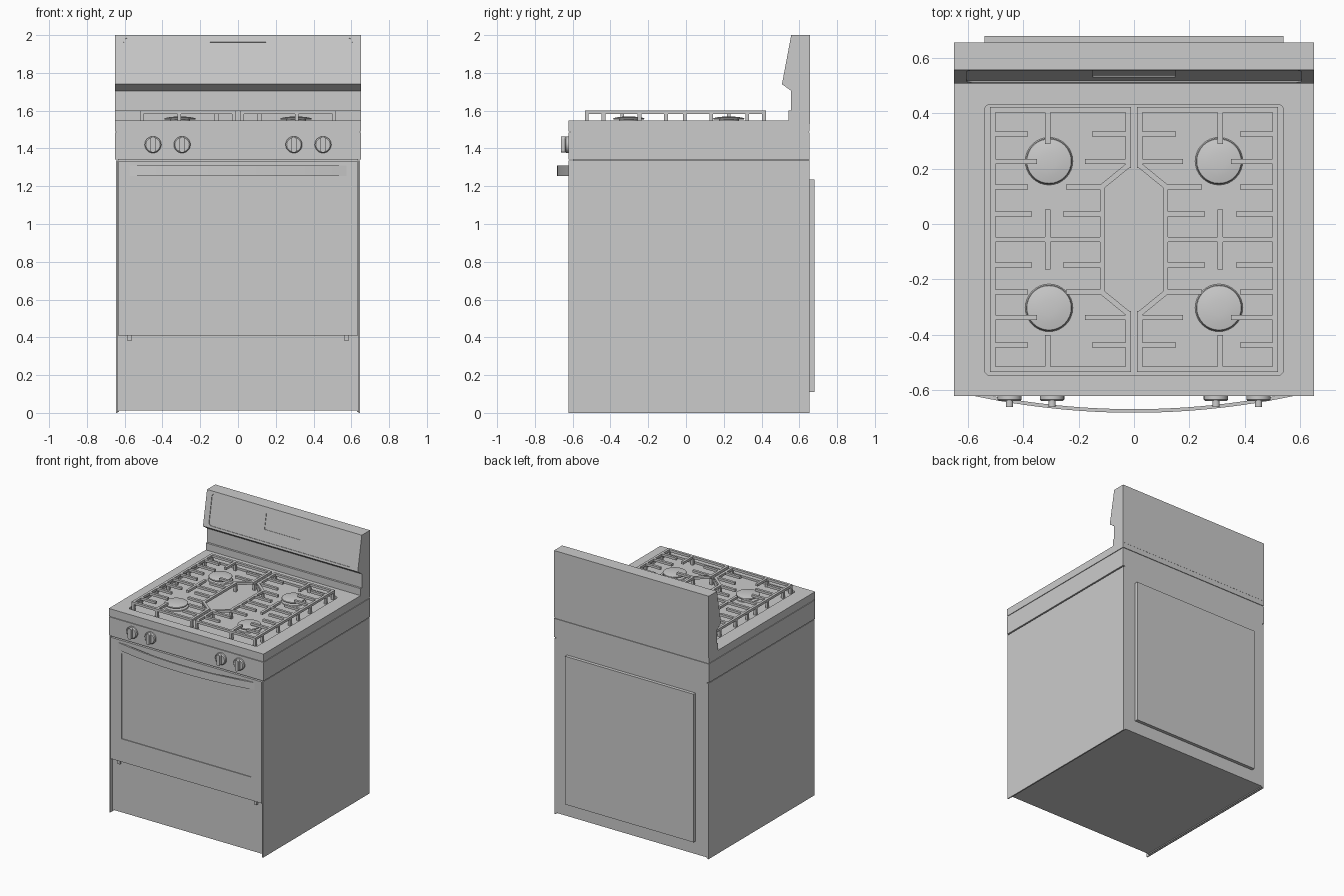
import bpy, bmesh, math
from mathutils import Vector

if "Cube" in bpy.data.objects:
    bpy.data.objects.remove(bpy.data.objects["Cube"])


def finish(name, bm, smooth=False):
    bmesh.ops.recalc_face_normals(bm, faces=bm.faces)
    me = bpy.data.meshes.new(name)
    bm.to_mesh(me)
    bm.free()
    ob = bpy.data.objects.new(name, me)
    bpy.context.collection.objects.link(ob)
    bpy.ops.object.select_all(action='DESELECT')
    ob.select_set(True)
    bpy.context.view_layer.objects.active = ob
    if smooth:
        bpy.ops.object.shade_smooth_by_angle(angle=math.radians(35))
    return ob


def prism(name, pts, axis, lo, hi, smooth=False):
    """Extrude a 2D outline along an axis."""
    place = {'X': lambda u, v, w: (w, u, v),
             'Y': lambda u, v, w: (u, w, v),
             'Z': lambda u, v, w: (u, v, w)}[axis]
    bm = bmesh.new()
    a = [bm.verts.new(place(u, v, lo)) for u, v in pts]
    b = [bm.verts.new(place(u, v, hi)) for u, v in pts]
    bm.faces.new(a)
    bm.faces.new(b[::-1])
    for i in range(len(pts)):
        j = (i + 1) % len(pts)
        bm.faces.new((a[i], a[j], b[j], b[i]))
    return finish(name, bm, smooth)


def box(name, x0, x1, y0, y1, z0, z1):
    return prism(name, [(x0, y0), (x1, y0), (x1, y1), (x0, y1)], 'Z', z0, z1)


def round_rect(u0, u1, v0, v1, r, n=5):
    pts = []
    for k, (u, v) in enumerate([(u1 - r, v1 - r), (u0 + r, v1 - r),
                                (u0 + r, v0 + r), (u1 - r, v0 + r)]):
        for i in range(n + 1):
            t = math.pi / 2 * (k + i / n)
            pts.append((u + r * math.cos(t), v + r * math.sin(t)))
    return pts


def cut(ob, cutter):
    m = ob.modifiers.new('cut', 'BOOLEAN')
    m.operation, m.solver, m.object = 'DIFFERENCE', 'EXACT', cutter
    bpy.ops.object.select_all(action='DESELECT')
    ob.select_set(True)
    bpy.context.view_layer.objects.active = ob
    bpy.ops.object.modifier_apply(modifier='cut')
    bpy.data.objects.remove(cutter, do_unlink=True)


def lathe(name, profile, loc, axis='Z', n=32):
    """Spin an (r, h) profile that starts and ends on the axis."""
    bm = bmesh.new()
    vs = [bm.verts.new((r, 0, h)) for r, h in profile]
    es = [bm.edges.new(e) for e in zip(vs, vs[1:])]
    bmesh.ops.spin(bm, geom=vs + es, cent=(0, 0, 0), axis=(0, 0, 1),
                   angle=2 * math.pi, steps=n)
    bmesh.ops.remove_doubles(bm, verts=bm.verts, dist=1e-5)
    ob = finish(name, bm, True)
    ob.location = loc
    if axis == 'Y':
        ob.rotation_euler.x = math.pi / 2
    return ob


# cabinet: core, side panels and rear cover
box('cabinet_core', -.635, .635, -.595, .655, .012, 1.345)
for s, side in ((-1, 'left'), (1, 'right')):
    a, b = sorted((s * .638, s * .646))
    box(side + '_side_panel', a, b, -.622, .655, 0, 1.335)
    box(side + '_inner_side', *sorted((s * .63, s * .639)), -.595, .655, .005, 1.335)
box('rear_cover', -.54, .54, .65, .68, .11, 1.235)

# oven door with recessed window
door = box('oven_door', -.635, .635, -.622, -.59, .41, 1.332)
cut(door, box('cutter', -.545, .545, -.66, -.616, .585, 1.235))
for s in (-1, 1):
    box('door_hinge', s * .575 - .01, s * .575 + .01, -.612, -.59, .38, .415)

# bowed door handle
N = 24
xs = [-.575 + 1.15 * i / N for i in range(N + 1)]
bow = lambda x, y: y + .06 * (x / .575) ** 2
outline = [(x, bow(x, -.682)) for x in xs] + [(x, bow(x, -.669)) for x in reversed(xs)]
prism('door_handle', outline, 'Z', 1.255, 1.31, True)

# drawer with recessed pull and raised rim
drawer = box('drawer', -.635, .635, -.622, -.59, .012, .383)


def pull(g):
    pts = round_rect(-.175 - g, .175 + g, .24 - g, .287 + g, .02)
    return [(u * (1 - .5 * max(0, .28 - v)) if v < .28 else u, v) for u, v in pts]


rim = prism('drawer_pull_rim', pull(0), 'Y', -.628, -.615)
cut(rim, prism('cutter', pull(-.006), 'Y', -.7, -.5))
cut(drawer, prism('cutter', pull(-.006), 'Y', -.7, -.603))

# control panel and cooktop with sunken tray
box('control_panel', -.65, .65, -.622, .655, 1.342, 1.484)
box('cooktop_seam', -.645, .645, -.615, .65, 1.47, 1.5)
top = box('cooktop', -.65, .65, -.622, .655, 1.49, 1.547)
cut(top, prism('cutter', round_rect(-.54, .54, -.547, .432, .02), 'Z', 1.532, 1.7))

# backguard with sloped front, inset panel and display
guard = prism('backguard', [(.656, 1.53), (.542, 1.53), (.542, 1.6), (.557, 1.6),
                            (.557, 1.705), (.508, 1.74), (.557, 2), (.656, 2)],
              'X', -.65, .65)
tilt = -math.atan2(.049, .26)
for rect, depth in (((-.605, .605, -.115, .118, .025), .005),
                    ((-.15, .15, -.03, .095, .003), .009)):
    c = prism('cutter', round_rect(*rect), 'Y', -.05, depth)
    c.location = (0, .5325, 1.87)
    c.rotation_euler.x = tilt
    bpy.context.view_layer.update()
    cut(guard, c)

# control knobs
for x in (-.45, -.296, .296, .45):
    lathe('knob_base', [(0, 0), (.044, 0), (.044, .016), (.038, .022), (0, .022)],
          (x, -.618, 1.42), 'Y')
    prism('knob_grip', round_rect(x - .013, x + .013, 1.378, 1.462, .012), 'Y',
          -.662, -.63, True)

# burners
for x in (-.307, .307):
    for y in (.227, -.303):
        lathe('burner_base', [(0, 0), (.087, 0), (.083, .008), (.055, .01), (.052, .024),
                              (0, .024)], (x, y, 1.53))
        lathe('burner_cap', [(0, 0), (.08, 0), (.083, .004), (.08, .008), (.055, .013),
                             (.028, .0155), (0, .016)], (x, y, 1.553))

# grates: one built from bars and mirrored across x
YC, W, ZB, ZT = -.056, .019, 1.582, 1.6
bm = bmesh.new()


def bar(p, q, ext=0.0, z0=ZB):
    p, q = Vector(p), Vector(q)
    p.y, q.y = p.y + YC, q.y + YC
    d = (q - p).normalized()
    p, q = p - d * ext, q + d * ext
    n = Vector((-d.y, d.x)) * W / 2
    ring = [p + n, p - n, q - n, q + n]
    lo = [bm.verts.new((v.x, v.y, z0)) for v in ring]
    hi = [bm.verts.new((v.x, v.y, ZT)) for v in ring]
    bm.faces.new(lo)
    bm.faces.new(hi)
    for i in range(4):
        j = (i + 1) % 4
        bm.faces.new((lo[i], lo[j], hi[j], hi[i]))


L, R, C, H = -.51, -.021, -.114, .469
bar((L, -H), (L, H), W / 2)
bar((C, -.19), (C, .19), .005)
bar((L, 0), (C, 0))
bar((-.312, -.108), (-.312, .108))
for s in (-1, 1):
    bar((L, s * H), (R, s * H))
    bar((R, s * H), (R, s * .268), W / 2)
    bar((R, s * .268), (C, s * .192), .003)
    bar((-.312, s * H), (-.312, s * .345))
    # fingers: (offset, end of left finger, start of right finger, right root)
    for y, a, b, root in ((.381, -.383, -.152, R), (.282, -.35, -.177, R),
                          (.19, -.383, -.245, C), (.092, -.368, -.256, C)):
        bar((L, s * y), (a, s * y))
        bar((b, s * y), (root, s * y))
    # feet
    for x, y in ((L, H), (R, H), (L, .381), (L, .19), (R, .282), (C, .19),
                 (-.312, H), (L, .05)):
        bar((x - W / 2, s * y), (x + W / 2, s * y), 0, 1.53)
grate = finish('grates', bm)
grate.modifiers.new('mirror', 'MIRROR').use_mirror_merge = False
